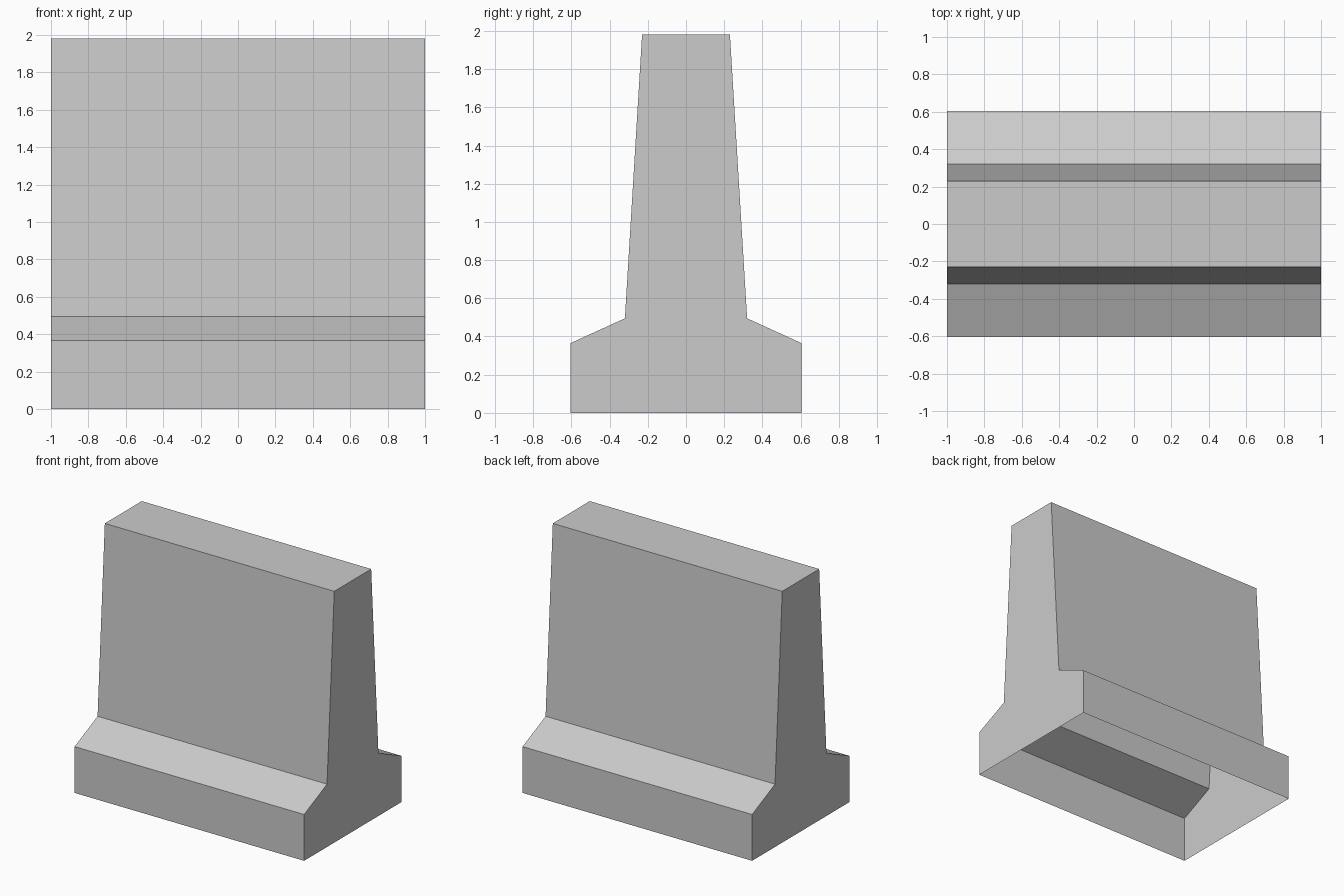
import bpy
import bmesh

cube = bpy.data.objects.get("Cube")
if cube:
    bpy.data.objects.remove(cube, do_unlink=True)

# Plain concrete colour
concrete = bpy.data.materials.new("concrete_grey")
concrete.use_nodes = True
colour = (0.6, 0.6, 0.6, 1.0)
concrete.diffuse_color = colour
concrete.node_tree.nodes["Principled BSDF"].inputs["Base Color"].default_value = colour

# Half cross-section (y, z), mirrored to give the full outline
half = [(0.605, 0.0), (0.605, 0.365), (0.32, 0.495), (0.23, 1.98)]
outline = half + [(-y, z) for y, z in reversed(half)]

# Barrier shell: two end caps joined by side walls, open underneath
bm = bmesh.new()
right_end = [bm.verts.new((-1, y, z)) for y, z in outline]
left_end = [bm.verts.new((1, y, z)) for y, z in outline]
bm.faces.new(reversed(right_end))
bm.faces.new(left_end)
for i in range(len(outline) - 1):
    bm.faces.new((right_end[i], right_end[i + 1], left_end[i + 1], left_end[i]))

# Make every face point outwards
for face in bm.faces:
    face.normal_update()
    centre = face.calc_center_median()
    centre.z -= 0.3
    if face.normal.dot(centre) < 0:
        face.normal_flip()

mesh = bpy.data.meshes.new("barrier_wall")
bm.to_mesh(mesh)
bm.free()
mesh.materials.append(concrete)
barrier = bpy.data.objects.new("barrier_wall", mesh)
bpy.context.collection.objects.link(barrier)
